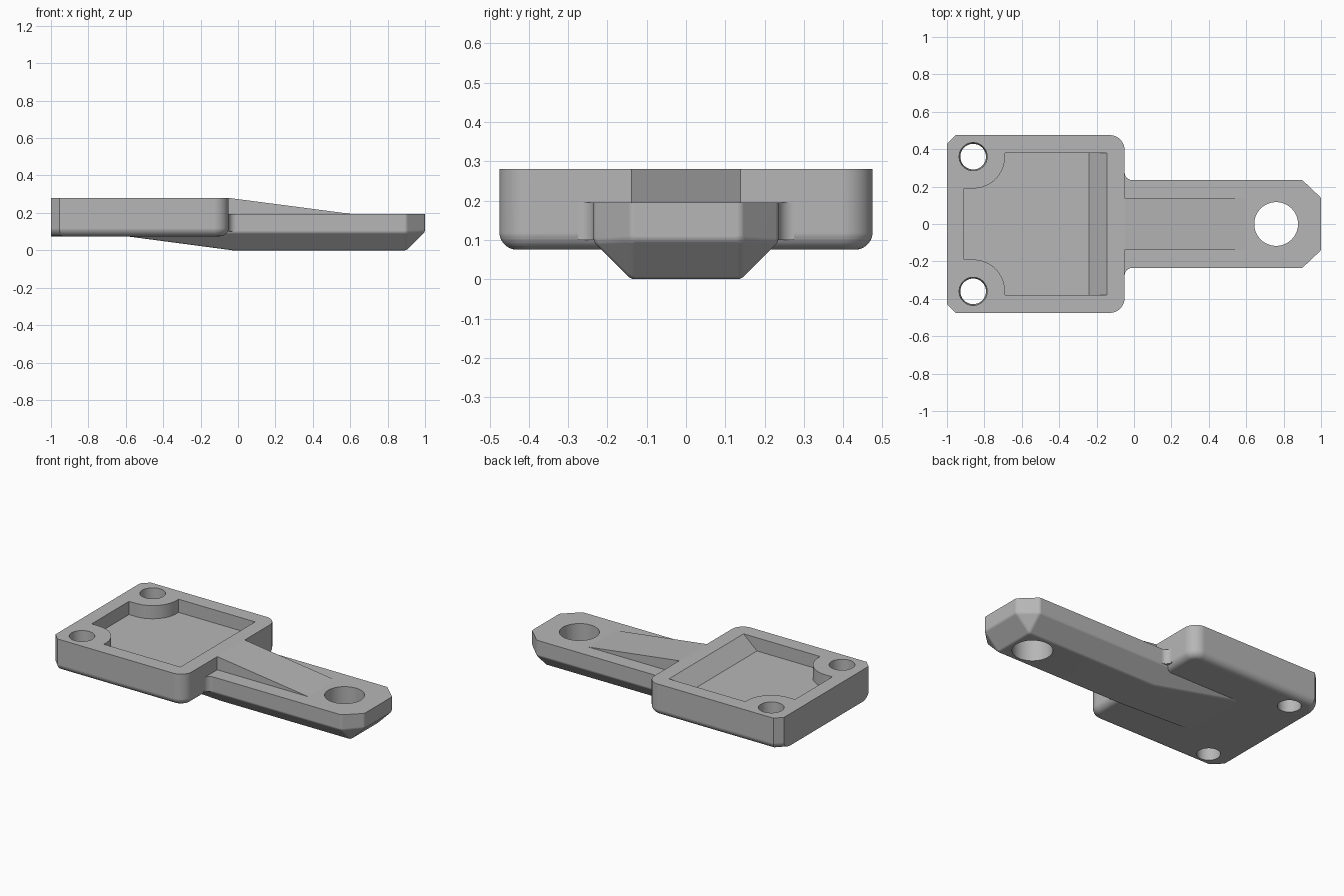
import bpy, bmesh
from math import radians, sin, cos

cube = bpy.data.objects.get("Cube")
if cube:
    bpy.data.objects.remove(cube, do_unlink=True)

grey = bpy.data.materials.new("plain grey")
grey.use_nodes = True
colour = (0.47, 0.47, 0.47, 1)
grey.diffuse_color = colour
grey.node_tree.nodes["Principled BSDF"].inputs["Base Color"].default_value = colour

TOP, PLATE_BOTTOM, ARM_TOP = 0.28, 0.075, 0.195


def arc(cx, cy, r, a0, a1, n=16):
    angles = [radians(a0 + (a1 - a0) * i / n) for i in range(n + 1)]
    return [(cx + r * cos(a), cy + r * sin(a)) for a in angles]


def mirrored(half):
    """Close a half outline by reflecting it across the x axis."""
    return half + [(x, -y) for x, y in reversed(half)]


def prism(outline, z0, z1):
    bm = bmesh.new()
    low = [bm.verts.new((x, y, z0)) for x, y in outline]
    high = [bm.verts.new((x, y, z1)) for x, y in outline]
    bm.faces.new(low)
    bm.faces.new(high)
    n = len(outline)
    for i in range(n):
        j = (i + 1) % n
        bm.faces.new((low[i], low[j], high[j], high[i]))
    bmesh.ops.recalc_face_normals(bm, faces=bm.faces)
    return bm


def hull(points):
    bm = bmesh.new()
    for p in points:
        bm.verts.new(p)
    bmesh.ops.convex_hull(bm, input=bm.verts)
    bmesh.ops.dissolve_limit(bm, angle_limit=radians(1), verts=bm.verts, edges=bm.edges)
    bmesh.ops.recalc_face_normals(bm, faces=bm.faces)
    return bm


def bevel(bm, edges, width, segments):
    bmesh.ops.bevel(bm, geom=edges, offset=width, segments=segments,
                    profile=0.5, affect='EDGES', clamp_overlap=True)


def make(name, bm):
    mesh = bpy.data.meshes.new(name)
    bm.to_mesh(mesh)
    bm.free()
    mesh.materials.append(grey)
    obj = bpy.data.objects.new(name, mesh)
    bpy.context.collection.objects.link(obj)
    return obj


def combine(target, tool, operation):
    bpy.context.view_layer.objects.active = target
    mod = target.modifiers.new("combine", 'BOOLEAN')
    mod.object, mod.operation, mod.solver = tool, operation, 'EXACT'
    bpy.ops.object.modifier_apply(modifier=mod.name)
    bpy.data.objects.remove(tool, do_unlink=True)


# Plate: two clipped corners, two round corners, soft bottom edge
bm = prism(mirrored([(-1, 0.43), (-0.955, 0.475)] + arc(-0.13, 0.395, 0.08, 90, 0)),
           PLATE_BOTTOM, TOP)
rim = [e for e in bm.edges
       if all(v.co.z < PLATE_BOTTOM + 0.001 for v in e.verts)
       and not all(v.co.x < -0.99 for v in e.verts)]
bevel(bm, rim, 0.045, 12)
bracket = make("mounting_bracket", bm)

# Arm: chamfered bar with clipped tip and a ramp running under the plate
points = []
for s in (-1, 1):
    points += [(-0.03, s * 0.14, 0), (0.9, s * 0.14, 0),
               (0.9, s * 0.235, 0.095), (0.9, s * 0.235, ARM_TOP),
               (1, s * 0.14, 0.1), (1, s * 0.14, ARM_TOP),
               (-0.1, s * 0.235, ARM_TOP), (-0.65, s * 0.235, 0.15),
               (-0.65, s * 0.235, 0.095), (-0.65, s * 0.222, 0.082)]
bm = hull(points)
soft = [e for e in bm.edges
        if len(e.link_faces) == 2 and e.calc_face_angle() > radians(20)
        and not all(v.co.z > 0.14 for v in e.verts)
        and not all(v.co.x < -0.6 for v in e.verts)]
bevel(bm, soft, 0.025, 8)
combine(bracket, make("arm", bm), 'UNION')

# Sloping rib on top of the arm
profile = [(-0.08, 0.15), (-0.08, 0.275), (-0.05, TOP), (0.6, ARM_TOP), (0.6, 0.15)]
rib = hull([(x, y, z) for x, z in profile for y in (-0.14, 0.14)])
combine(bracket, make("rib", rib), 'UNION')

# Concave fillets where the arm meets the plate
for s in (-1, 1):
    outline = [(-0.08, 0.2), (-0.08, 0.275)] + arc(-0.01, 0.275, 0.04, 180, 270) + [(-0.01, 0.2)]
    fillet = prism([(x, s * y) for x, y in outline], 0.1, ARM_TOP)
    combine(bracket, make("fillet", fillet), 'UNION')

# Pocket: round bosses at two corners and one slanted end wall
bm = prism(mirrored([(-0.91, 0.19)] + arc(-0.86, 0.36, 0.17, -90, 0)
                    + [(-0.69, 0.38), (-0.24, 0.38)]), ARM_TOP, TOP + 0.02)
for v in bm.verts:
    if v.co.x > -0.3 and v.co.z > TOP:
        v.co.x = -0.122
combine(bracket, make("pocket_cutter", bm), 'DIFFERENCE')

# Tapered screw holes and the large arm hole
for name, x, y, r_low, r_high in (("screw_hole", -0.86, 0.36, 0.064, 0.077),
                                  ("screw_hole", -0.86, -0.36, 0.064, 0.077),
                                  ("arm_hole", 0.76, 0, 0.117, 0.117)):
    bm = bmesh.new()
    bmesh.ops.create_cone(bm, cap_ends=True, segments=64, radius1=r_low,
                          radius2=r_high, depth=0.4)
    bmesh.ops.translate(bm, verts=bm.verts, vec=(x, y, 0.14))
    combine(bracket, make(name, bm), 'DIFFERENCE')

# Smooth rounds, crisp creases
bpy.ops.object.select_all(action='DESELECT')
bracket.select_set(True)
bpy.context.view_layer.objects.active = bracket
bpy.ops.object.shade_smooth_by_angle(angle=radians(7.2))
weighted = bracket.modifiers.new("even shading", 'WEIGHTED_NORMAL')
weighted.keep_sharp = True
